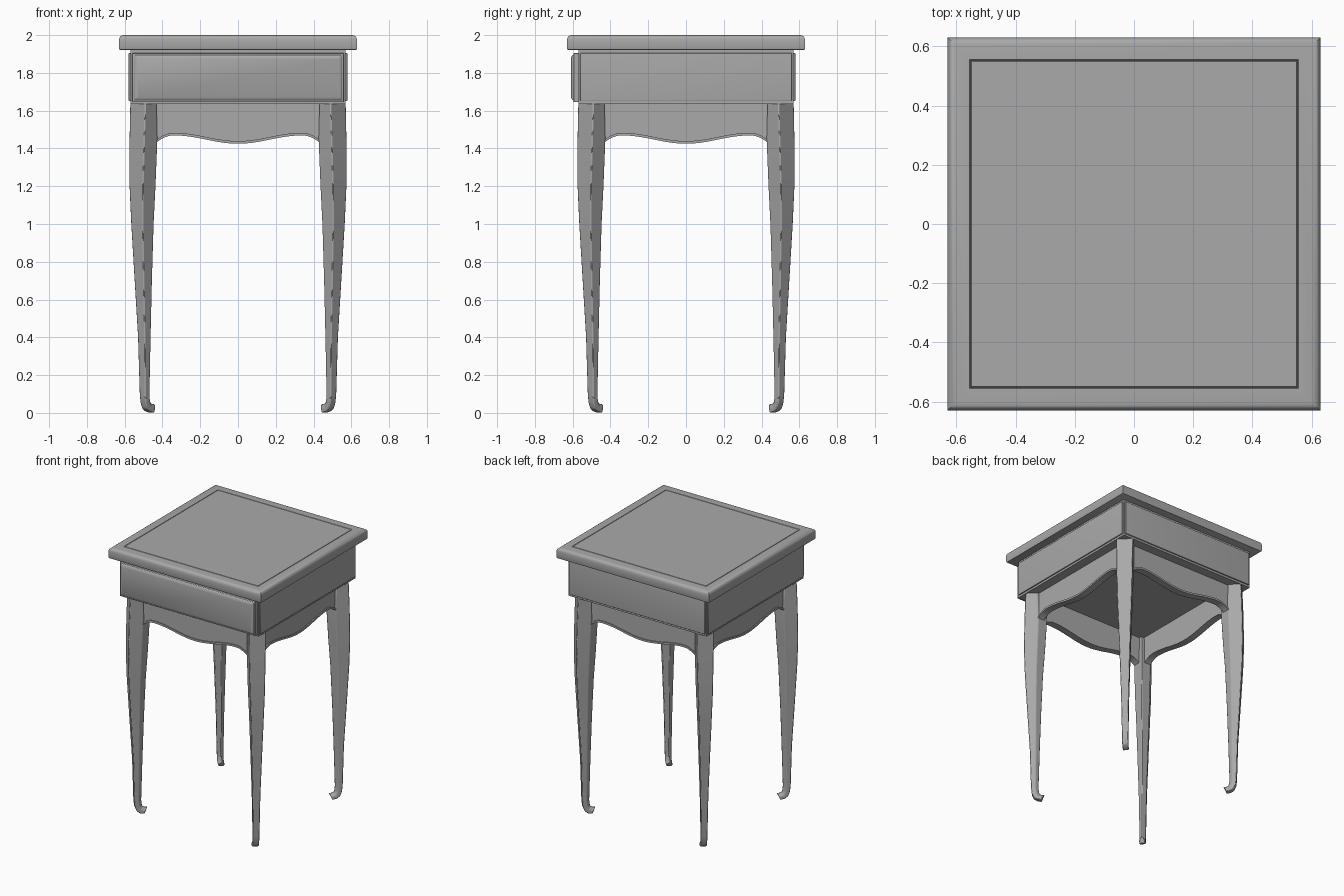
import bpy, bmesh, math
from mathutils import Matrix

if "Cube" in bpy.data.objects:
    bpy.data.objects.remove(bpy.data.objects["Cube"], do_unlink=True)

wood = bpy.data.materials.new("grey paint")
wood.use_nodes = True
GREY = (0.4, 0.4, 0.4, 1)
wood.diffuse_color = GREY
wood.node_tree.nodes["Principled BSDF"].inputs["Base Color"].default_value = GREY


def finish(bm, name, bevel=0, segments=3, mirror=False):
    bmesh.ops.recalc_face_normals(bm, faces=bm.faces)
    mesh = bpy.data.meshes.new(name)
    bm.to_mesh(mesh)
    bm.free()
    mesh.materials.append(wood)
    obj = bpy.data.objects.new(name, mesh)
    bpy.context.collection.objects.link(obj)
    if mirror:
        mod = obj.modifiers.new("mirror", "MIRROR")
        mod.use_axis = (True, True, False)
        mod.use_mirror_merge = False
    if bevel:
        mod = obj.modifiers.new("bevel", "BEVEL")
        mod.width, mod.segments = bevel, segments
        mod.limit_method, mod.angle_limit = "ANGLE", math.radians(32)
    bpy.ops.object.select_all(action="DESELECT")
    obj.select_set(True)
    bpy.context.view_layer.objects.active = obj
    bpy.ops.object.shade_smooth_by_angle(angle=math.radians(35))
    return obj


def box_mesh(lo, hi):
    bm = bmesh.new()
    bmesh.ops.create_cube(bm, size=1)
    for v in bm.verts:
        v.co = [(a + b) / 2 + c * (b - a) for a, b, c in zip(lo, hi, v.co)]
    return bm


def face_towards(bm, axis, sign):
    return max(bm.faces, key=lambda f: sign * f.calc_center_median()[axis])


def inset(bm, face, width, depth=0):
    bm.normal_update()
    bmesh.ops.inset_region(bm, faces=[face], thickness=width, depth=depth)


# Top with rounded rim and a fine groove round the middle
bm = box_mesh((-.63, -.63, 1.92), (.63, .63, 2))
bmesh.ops.bevel(bm, geom=[e for e in bm.edges if all(v.co.z > 1.95 for v in e.verts)],
                offset=.025, segments=4, profile=.5, affect="EDGES")
bmesh.ops.bevel(bm, geom=[e for e in bm.edges if all(v.co.z < 1.925 for v in e.verts)],
                offset=.01, segments=2, profile=.5, affect="EDGES")
field = max(bm.faces, key=lambda f: f.calc_center_median().z)
inset(bm, field, .07)
inset(bm, field, .004, -.006)
inset(bm, field, .004, .006)
finish(bm, "table_top")

# Case
finish(box_mesh((-.57, -.57, 1.635), (.57, .57, 1.925)), "case")

# Thin panels on the sides and back
for name, turn in (("left_panel", 90), ("back_panel", 180), ("right_panel", 270)):
    bm = box_mesh((-.56, -.578, 1.65), (.56, -.56, 1.905))
    front = face_towards(bm, 1, -1)
    inset(bm, front, .016)
    for v in front.verts:
        v.co.y -= .002
    bm.transform(Matrix.Rotation(math.radians(turn), 4, "Z"))
    finish(bm, name, .003, 2)

# Drawer front with a raised field
bm = box_mesh((-.56, -.595, 1.645), (.56, -.55, 1.905))
front = face_towards(bm, 1, -1)
inset(bm, front, .014)
inset(bm, front, .004, .008)
inset(bm, front, .02, .007)
finish(bm, "drawer_front", .003, 2)


# Aprons with a scalloped lower edge and a bead along it
def scallop(x):
    x = abs(x)
    if x < .34:
        return 1.447 - .022 * math.cos(math.pi * x / .34)
    return 1.469 - .045 * ((x - .34) / .1) ** 2


def apron_strip(name, turn, y_front, y_back, top):
    bm = bmesh.new()
    rows = []
    steps = 48
    for i in range(steps + 1):
        x = -.455 + .91 * i / steps
        z = scallop(x)
        corners = ((y_front, z), (y_back, z), (y_back, top(z)), (y_front, top(z)))
        rows.append([bm.verts.new((x, y, h)) for y, h in corners])
    for a, b in zip(rows, rows[1:]):
        for j in range(4):
            k = (j + 1) % 4
            bm.faces.new((a[j], a[k], b[k], b[j]))
    bm.faces.new(rows[0])
    bm.faces.new(rows[-1])
    bm.transform(Matrix.Rotation(math.radians(turn), 4, "Z"))
    finish(bm, name)


for side, turn in (("front", 0), ("left", 90), ("back", 180), ("right", 270)):
    apron_strip(side + "_apron", turn, -.5, -.455, lambda z: 1.64)
    apron_strip(side + "_apron_bead", turn, -.508, -.49, lambda z: z + .014)

# Legs: outer reach and height, inner reach and height, width of the outer flat
STATIONS = [
    (.572, 1.64, .432, 1.64, .082), (.576, 1.45, .427, 1.45, .08),
    (.576, 1.2, .437, 1.2, .073), (.567, 1, .447, 1, .063),
    (.549, .7, .456, .7, .05), (.531, .4, .463, .4, .038),
    (.522, .1, .469, .1, .031), (.518, .055, .467, .07, .03),
    (.508, .022, .463, .055, .03), (.492, .007, .455, .049, .03),
    (.47, 0, .438, .047, .028),
]
bm = bmesh.new()
rings = []
for o, zo, i, zi, c in STATIONS:
    t = min(.5, c / (2 * o - c - 2 * i)) if 2 * o - c - 2 * i > 0 else .5
    zs = zi + (zo - zi) * t
    s = min(c, .8 * (o - i) + .01)
    points = ((o, o - c, zo), (o - c, o, zo), (i, i + s, zs), (i, i, zi), (i + s, i, zs))
    rings.append([bm.verts.new(p) for p in points])
for a, b in zip(rings, rings[1:]):
    for j in range(5):
        k = (j + 1) % 5
        bm.faces.new((a[j], a[k], b[k], b[j]))
bm.faces.new(rings[0])
bm.faces.new(rings[-1])
finish(bm, "legs", .005, 2, mirror=True)
